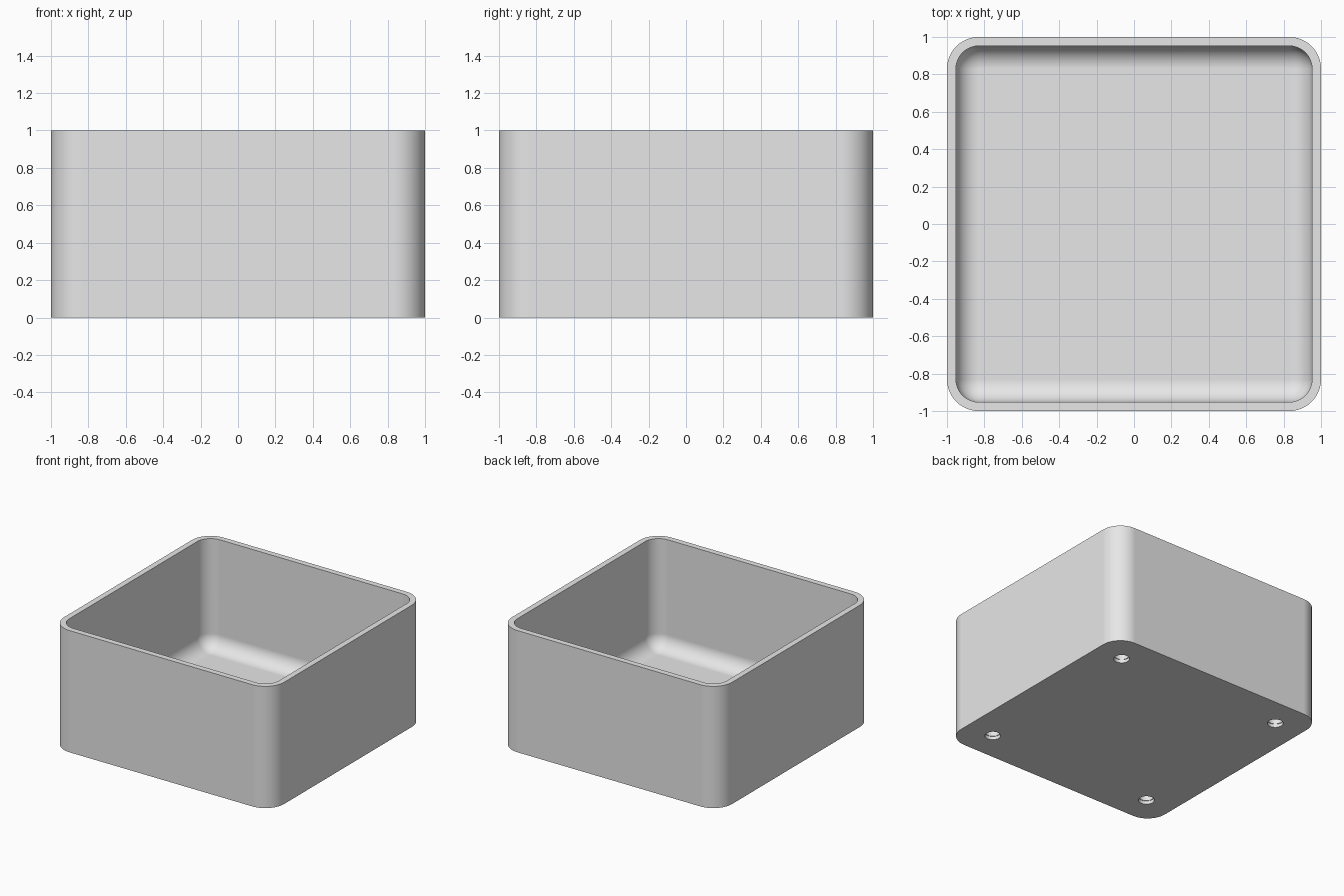
import bpy, bmesh, math

if "Cube" in bpy.data.objects:
    bpy.data.objects.remove(bpy.data.objects["Cube"])

grey = bpy.data.materials.new("plain_grey")
grey.diffuse_color = (0.8, 0.8, 0.8, 1)
grey.use_nodes = True
grey.node_tree.nodes["Principled BSDF"].inputs["Base Color"].default_value = grey.diffuse_color

HALF, OUTER_R = 1.0, 0.17      # outer half width and corner radius
WALL, HEIGHT = 0.048, 1.0      # wall thickness and box height
FLOOR, FILLET = 0.1, 0.12      # floor height and inner bottom fillet
STEPS = 12                     # segments per quarter circle


def rounded_ring(bm, half, radius, z):
    """Ring of vertices around a rounded square."""
    c = half - radius
    ring = []
    for q, (sx, sy) in enumerate([(1, 1), (-1, 1), (-1, -1), (1, -1)]):
        for i in range(STEPS + 1):
            a = math.pi / 2 * (q + i / STEPS)
            ring.append(bm.verts.new((sx * c + radius * math.cos(a),
                                      sy * c + radius * math.sin(a), z)))
    return ring


def lathe(bm, x, y, profile, sides=32):
    """Closed solid of revolution about a vertical axis."""
    rings = [[bm.verts.new((x + r * math.cos(2 * math.pi * i / sides),
                            y + r * math.sin(2 * math.pi * i / sides), z))
              for i in range(sides)] for r, z in profile]
    close_rings(bm, rings)


def close_rings(bm, rings):
    for a, b in zip(rings, rings[1:]):
        n = len(a)
        for i in range(n):
            bm.faces.new((a[i], a[(i + 1) % n], b[(i + 1) % n], b[i]))
    bm.faces.new(rings[0][::-1])
    bm.faces.new(rings[-1])


def make_object(name, bm):
    bmesh.ops.recalc_face_normals(bm, faces=bm.faces)
    mesh = bpy.data.meshes.new(name)
    bm.to_mesh(mesh)
    bm.free()
    mesh.materials.append(grey)
    ob = bpy.data.objects.new(name, mesh)
    bpy.context.collection.objects.link(ob)
    return ob


# Open box: outer wall, rim, inner wall, filleted floor
bm = bmesh.new()
inner, inner_r = HALF - WALL, OUTER_R - WALL
rings = [rounded_ring(bm, HALF, OUTER_R, 0),
         rounded_ring(bm, HALF, OUTER_R, HEIGHT),
         rounded_ring(bm, inner, inner_r, HEIGHT)]
for i in range(STEPS + 1):
    a = math.pi / 2 * i / STEPS
    inset = FILLET * (1 - math.cos(a))
    rings.append(rounded_ring(bm, inner - inset, inner_r - inset,
                              FLOOR + FILLET * (1 - math.sin(a))))
close_rings(bm, rings)
box = make_object("open_box", bm)

# Four stepped blind holes in the underside
bm = bmesh.new()
for sx in (-1, 1):
    for sy in (-1, 1):
        lathe(bm, 0.755 * sx, 0.755 * sy,
              [(0.06, -0.05), (0.06, 0.027), (0.055, 0.027), (0.055, 0.075)])
cutter = make_object("foot_hole_cutter", bm)
cutter.hide_render = True

cut = box.modifiers.new("foot_holes", 'BOOLEAN')
cut.operation, cut.solver, cut.object = 'DIFFERENCE', 'EXACT', cutter
bpy.context.view_layer.objects.active = box
box.select_set(True)
bpy.ops.object.modifier_apply(modifier=cut.name)
bpy.data.objects.remove(cutter)

# Smooth corners and fillet, crisp rim and hole edges
bpy.ops.object.shade_smooth_by_angle(angle=math.radians(30))
weighted = box.modifiers.new("even_shading", 'WEIGHTED_NORMAL')
weighted.keep_sharp = True
